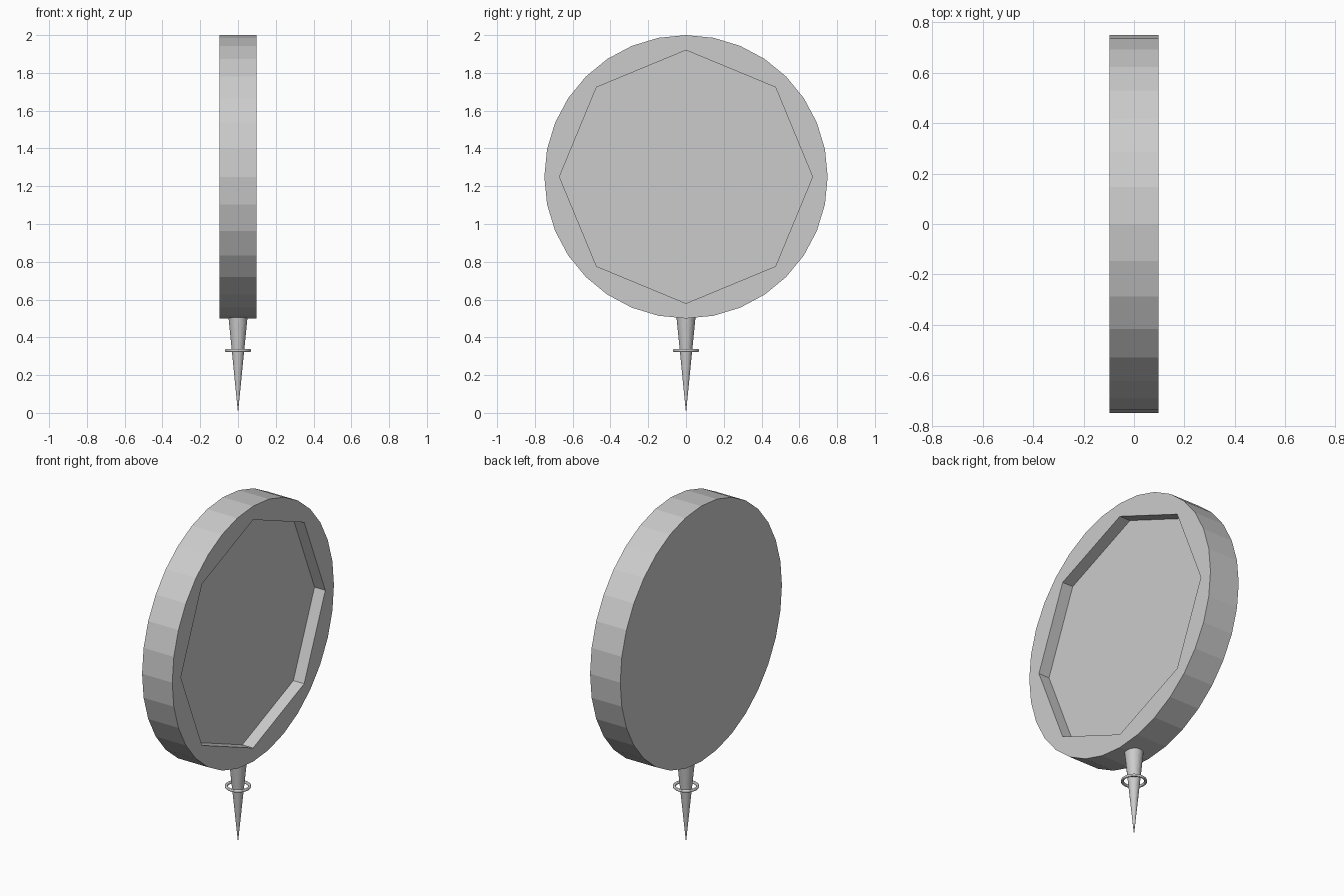
import bpy, bmesh
from math import sin, cos, tau

if "Cube" in bpy.data.objects:
    bpy.data.objects.remove(bpy.data.objects["Cube"])

HALF, CENTRE_Z, FLOOR_X = 0.098, 1.25, 0.028


def loop(bm, count, radius, x):
    """Polygon of vertices facing along x."""
    return [bm.verts.new((x, radius * cos(tau * i / count),
                          CENTRE_Z + radius * sin(tau * i / count)))
            for i in range(count)]


def walls(bm, a, b):
    n = len(a)
    for i in range(n):
        j = (i + 1) % n
        bm.faces.new((a[i], a[j], b[j], b[i]))


# 32-sided disc with an octagonal recess in the +x face
bm = bmesh.new()
back = loop(bm, 32, 0.75, -HALF)
front = loop(bm, 32, 0.75, HALF)
rim = loop(bm, 8, 0.67, HALF)
floor = loop(bm, 8, 0.67, FLOOR_X)
bm.faces.new(back)
walls(bm, back, front)
for i in range(8):
    arc = [front[(4 * i + k) % 32] for k in range(5)]
    bm.faces.new(arc + [rim[(i + 1) % 8], rim[i]])
walls(bm, rim, floor)
bm.faces.new(floor)
bmesh.ops.recalc_face_normals(bm, faces=bm.faces)
mesh = bpy.data.meshes.new("recessed_disc")
bm.to_mesh(mesh)
bm.free()
bpy.context.collection.objects.link(bpy.data.objects.new("recessed_disc", mesh))

# Downward spike
bpy.ops.mesh.primitive_cone_add(vertices=32, radius1=0, radius2=0.051,
                                depth=0.512, location=(0, 0, 0.256))
bpy.context.object.name = "spike"

# Thin ring floating around the spike
bpy.ops.mesh.primitive_torus_add(major_radius=0.062, minor_radius=0.008,
                                 major_segments=48, minor_segments=12,
                                 location=(0, 0, 0.33))
bpy.context.object.name = "spike_ring"
bpy.ops.object.shade_smooth_by_angle()
